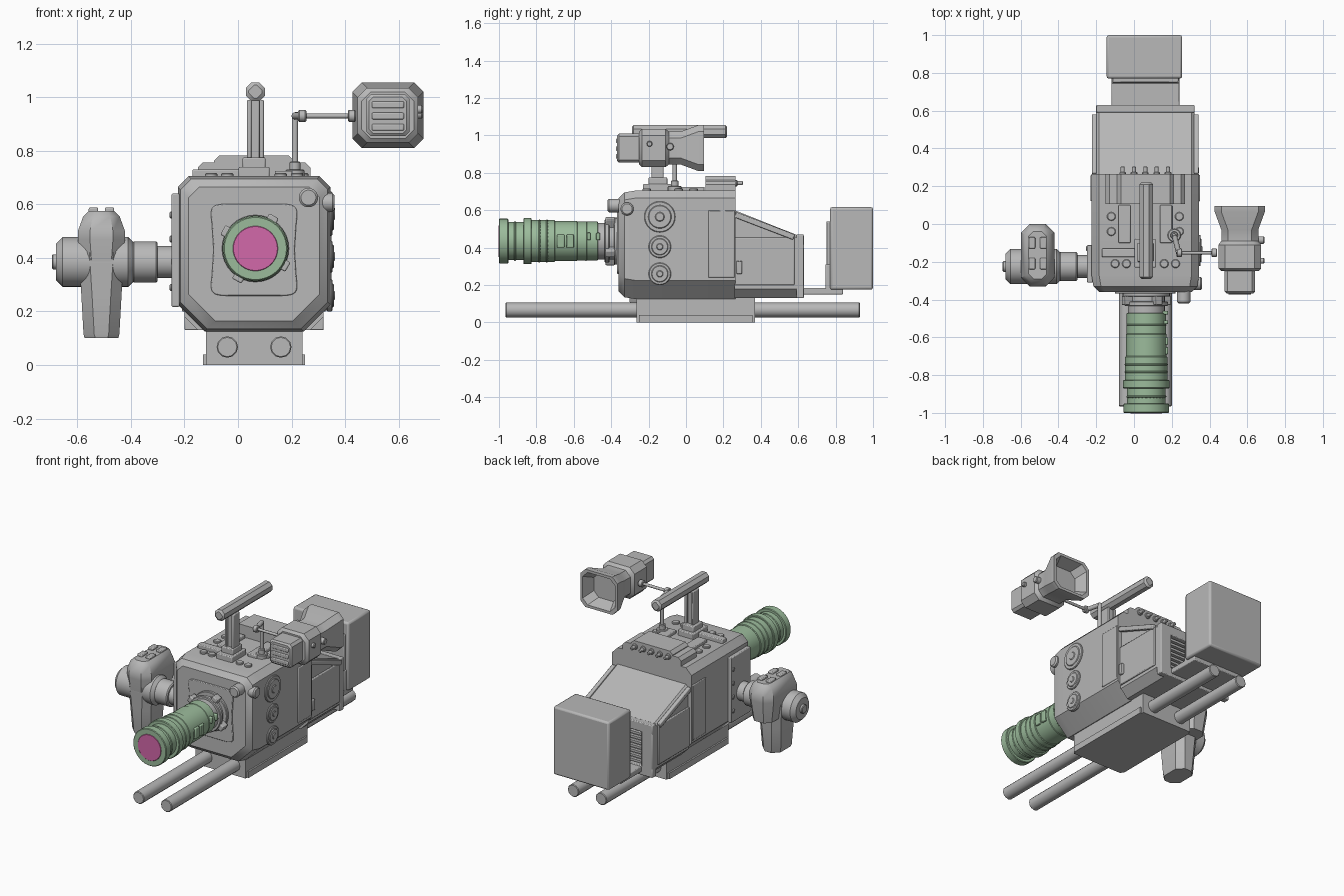
import bpy, bmesh, math
from mathutils import Vector

old = bpy.data.objects.get("Cube")
if old:
    bpy.data.objects.remove(old, do_unlink=True)

AXIS = .06         # shared centre line of body, lens, handle and battery
LENS_Z = .435      # height of the optical axis
EYE_X = .56        # centre line of the viewfinder
GRIP_X = -.51      # centre line of the hand grip
SIDES = (("left", 1), ("right", -1))


def material(name, red, green, blue):
    mat = bpy.data.materials.new(name)
    mat.use_nodes = True
    colour = (red, green, blue, 1)
    mat.diffuse_color = colour
    mat.node_tree.nodes["Principled BSDF"].inputs["Base Color"].default_value = colour
    return mat


GREY = material("grey", .48, .48, .48)
GREEN = material("lens green", .33, .5, .33)
PINK = material("glass pink", .65, .14, .4)

# Axis mappings: station t along the axis, ring coordinates a and b
MAP = {"x": lambda a, b, t: (t, a, b),
       "y": lambda a, b, t: (a, t, b),
       "z": lambda a, b, t: (a, b, t)}


def loft(name, axis, sections, mat=GREY, bevel=0):
    """Skin a list of (station, ring) sections and close both ends."""
    bm = bmesh.new()
    rings = [[bm.verts.new(MAP[axis](a, b, station)) for a, b in ring]
             for station, ring in sections]
    count = len(rings[0])
    for ring, following in zip(rings, rings[1:]):
        for i in range(count):
            j = (i + 1) % count
            bm.faces.new((ring[i], ring[j], following[j], following[i]))
    bm.faces.new(rings[0])
    bm.faces.new(rings[-1])
    bmesh.ops.recalc_face_normals(bm, faces=bm.faces)
    mesh = bpy.data.meshes.new(name)
    bm.to_mesh(mesh)
    bm.free()
    mesh.materials.append(mat)
    ob = bpy.data.objects.new(name, mesh)
    bpy.context.collection.objects.link(ob)
    if bevel:
        mod = ob.modifiers.new("soft edges", "BEVEL")
        mod.width, mod.segments, mod.limit_method = bevel, 2, "ANGLE"
    bpy.ops.object.select_all(action="DESELECT")
    ob.select_set(True)
    bpy.context.view_layer.objects.active = ob
    bpy.ops.object.shade_smooth_by_angle(angle=math.radians(35))
    return ob


def octagon(centre, half, bottom, top, cut, low_cut=None):
    """Rectangle with chamfered corners, symmetric about its centre."""
    low = low_cut or cut
    right = [(half - low, bottom), (half, bottom + low), (half, top - cut), (half - cut, top)]
    return ([(centre + a, b) for a, b in right]
            + [(centre - a, b) for a, b in reversed(right)])


def box(name, width, y, z, x=AXIS, bevel=.005, mat=GREY):
    """Block with its width centred on x and spans in y and z."""
    ring = [(y[0], z[0]), (y[1], z[0]), (y[1], z[1]), (y[0], z[1])]
    return loft(name, "x", [(x - width / 2, ring), (x + width / 2, ring)], mat, bevel)


def drum(name, axis, centre, span, radius, mat=GREY, rim=.004, sides=32):
    """Round part with chamfered rims."""
    start, end = span
    profile = [(start, radius - rim), (start + rim, radius),
               (end - rim, radius), (end, radius - rim)]
    turns = [math.tau * i / sides for i in range(sides)]
    return loft(name, axis, [(t, [(centre[0] + r * math.cos(turn), centre[1] + r * math.sin(turn))
                                  for turn in turns]) for t, r in profile], mat)


def rod(name, start, end, radius):
    start, along = Vector(start), Vector(end) - Vector(start)
    ob = drum(name, "z", (0, 0), (0, along.length), radius, rim=.002, sides=12)
    ob.location = start
    ob.rotation_euler = along.to_track_quat("Z", "Y").to_euler()


# Main body with chamfered front, and sloping rear housing
loft("main_body", "y", [(y, octagon(AXIS, .285 - inset, .125 + inset, .705 - inset, .04, .1))
                        for y, inset in ((-.36, .04), (-.33, .01), (-.27, 0), (.265, 0))])
loft("rear_housing", "y", [(y, octagon(AXIS, .26, .13, top, .015, .05))
                           for y, top in ((.26, .6), (.6, .465))])
for side, sign in SIDES:
    rail = box("slope_rail_" + side, .025, (0, .335), (-.03, 0), x=AXIS + sign * .27)
    rail.location, rail.rotation_euler.x = (0, .27, .59), math.radians(-21)
    box("side_panel_" + side, .02, (.12, .26), (.24, .6), x=AXIS + sign * .28)
    box("rear_side_panel_" + side, .02, (.26, .58), (.2, .455), x=AXIS + sign * .26)
box("side_latch", .03, (.27, .3), (.26, .33), x=.33)

# Back frame with vent louvres
for part, z in (("top", (.41, .47)), ("base", (.13, .19))):
    box("back_frame_" + part, .52, (.59, .63), z)
for side, sign in SIDES:
    box("back_frame_" + side, .08, (.59, .63), (.18, .42), x=AXIS + sign * .22)
for i in range(7):
    z = .2 + i * .03
    box(f"vent_louvre_{i}", .36, (.595, .62), (z, z + .015), bevel=0)

# Battery on its bracket
box("battery", .4, (.77, 1), (.175, .617), x=.055, bevel=.012)
box("battery_plate", .35, (.75, .78), (.22, .54))
box("bracket_arm", .36, (.62, .84), (.15, .185))
box("bracket_upright", .36, (.745, .84), (.16, .31))

# Base plate and support rods
box("base_plate", .36, (-.265, .37), (0, .13), bevel=0)
box("base_slab", .38, (-.25, .355), (0, .04), bevel=0)
for side, sign in SIDES:
    drum("support_rod_" + side, "y", (AXIS + sign * .1, .067), (-.965, .93), .04, sides=12)


# Pinched front plate
def pinched(angle, half=.172, power=.25):
    a, b = (math.copysign(abs(f(angle)) ** power, f(angle)) for f in (math.cos, math.sin))
    return AXIS + half * a * (.88 + .12 * b * b), .43 + half * b


outline = [pinched(math.tau * i / 64) for i in range(64)]
loft("front_plate", "y", [(-.368, outline), (-.35, outline)], bevel=.004)

# Lens: stacked rings, glass, buttons and mount
LENS = (AXIS + .005, LENS_Z)
for part, span, radius in (("front_ring", (-1, -.95), .12), ("neck", (-.96, -.86), .102),
                           ("focus_ring", (-.87, -.825), .123), ("barrel", (-.83, -.7), .112),
                           ("zoom_ring", (-.71, -.58), .107), ("tail", (-.6, -.47), .104)):
    drum("lens_" + part, "y", LENS, span, radius, GREEN, sides=40)
for i, y in enumerate((-.92, -.79, -.75, -.54)):
    drum(f"lens_ridge_{i}", "y", LENS, (y, y + .012), .106 if i in (0, 3) else .115, GREEN)
drum("lens_glass", "y", LENS, (-1.003, -.98), .084, PINK, rim=.002, sides=40)
for i, y in enumerate((-.69, -.64)):
    box(f"lens_button_{i}", .04, (y, y + .04), (.4, .47), x=.16, mat=GREEN)
    box(f"lens_tab_{i}", .03, (y + .16, y + .18), (.44, .48), x=.165, mat=GREEN)
for part, span, radius in (("sleeve", (-.475, -.35), .098), ("collar", (-.435, -.41), .115),
                           ("flange", (-.385, -.35), .125)):
    drum("mount_" + part, "y", LENS, span, radius)
for i in range(4):
    lug = box(f"mount_lug_{i}", .05, (-.43, -.38), (-.02, .02), x=.115)
    lug.location, lug.rotation_euler.y = (LENS[0], 0, LENS_Z), math.radians(-60 - 90 * i)

# Dials and knobs on the left side and front corner
for i, (z, radius) in enumerate(((.565, .083), (.405, .06), (.26, .06))):
    drum(f"side_dial_{i}", "x", (-.14, z), (.33, .353), radius)
    drum(f"dial_ring_{i}", "x", (-.14, z), (.34, .358), radius * .75)
    drum(f"dial_hub_{i}", "x", (-.14, z), (.34, .362), radius * .3)
drum("side_knob", "x", (-.315, .607), (.29, .36), .035, rim=.008)
drum("front_knob", "y", (.263, .625), (-.42, -.33), .036, rim=.008)

# Right side control panel
box("control_panel", .03, (-.31, -.11), (.217, .64), x=-.233)
for i in range(4):
    drum(f"panel_button_{i}", "x", (-.13, .29 + i * .09), (-.255, -.24), .013, sides=12)

# Roof: connector hump, bars and buttons
for part, half, top in (("hump", .21, .757), ("hump_cap", .15, .782)):
    ring = octagon(AXIS, half, .66, top, .02)
    loft("roof_" + part, "y", [(.105, ring), (.265, ring)])
for i in range(5):
    x = -.06 + i * .06
    drum(f"rear_connector_{i}", "y", (x, .745), (.25, .275), .018, sides=12)
    drum(f"connector_pin_{i}", "y", (x, .745), (.26, .305), .011, sides=12)
box("roof_cross_bar", .19, (-.175, -.13), (.69, .73), x=-.075)
for side, sign in SIDES:
    box("roof_bar_" + side, .065, (-.1, .1), (.69, .725), x=AXIS + sign * .11)
    for i, (reach, y) in enumerate(((.18, .04), (.18, -.04), (.16, -.21), (.1, -.21))):
        drum(f"roof_button_{side}_{i}", "z", (AXIS + sign * reach, y), (.7, .717), .023, sides=16)

# Carry handle
box("handle_foot", .115, (-.23, -.08), (.69, .74))
box("handle_socket", .085, (-.2, -.1), (.73, .775))
box("handle_post_core", .04, (-.175, -.13), (.76, .99))
for side, sign in SIDES:
    box("handle_post_" + side, .017, (-.185, -.12), (.76, .99), x=AXIS + .005 + sign * .023)
loft("handle_grip", "y", [(y, octagon(AXIS + .005, .035 - inset, .985 + inset, 1.055 - inset, .02))
                          for y, inset in ((-.29, .01), (-.28, 0), (.21, 0), (.22, .01))])

# Viewfinder arm
POST = (.213, -.06)
drum("arm_base", "z", POST, (.7, .73), .035)
drum("arm_socket", "z", POST, (.72, .76), .02)
rod("arm_post", (*POST, .72), (*POST, .94), .012)
rod("arm_link", (*POST, .93), (.24, -.165, .93), .014)
rod("arm_rod", (.235, -.153, .93), (.44, -.153, .93), .009)
for end, x in (("inner", .225), ("outer", .41)):
    drum("arm_collar_" + end, "x", (-.153, .93), (x, x + .03), .022, sides=12)

# Viewfinder with flared, hollow eye hood
loft("viewfinder", "y", [(y, octagon(EYE_X, .133 - inset, .81 + inset, 1.055 - inset, .035))
                         for y, inset in ((-.25, .035), (-.235, .02), (-.11, .02), (-.09, .035),
                                          (-.03, .035), (.065, 0), (.095, 0), (.095, .017),
                                          (.02, .045))])
loft("viewfinder_front", "y", [(y, octagon(EYE_X, .08 - inset, .855 + inset, 1.01 - inset, .015))
                               for y, inset in ((-.368, .01), (-.358, 0), (-.24, 0))])
for i in range(3):
    z = .875 + i * .042
    box(f"viewfinder_rib_{i}", .12, (-.374, -.36), (z, z + .025), x=EYE_X)
for i, (y, z, radius) in enumerate(((-.195, .955, .015), (-.085, .94, .02))):
    drum(f"viewfinder_screw_{i}", "x", (y, z), (.65, .69), radius, sides=16)

# Hand grip on its side arm
for part, span, radius, rim in (("pivot", (-.31, -.23), .06, .004), ("neck", (-.395, -.3), .077, .006),
                                ("barrel", (-.68, -.385), .093, .025), ("cap", (-.695, -.66), .028, .004)):
    drum("grip_" + part, "x", (-.225, .385), span, radius, rim=rim)
loft("grip_head", "z", [(z, octagon(GRIP_X, .088 - taper, taper - .33, -taper, .045 - taper / 2))
                        for z, taper in ((.33, .02), (.47, 0), (.5, 0), (.555, .02), (.575, .04))])
loft("grip_handle", "z", [(z, octagon(GRIP_X, .085 - taper, taper - .32, -.09 - taper, .04))
                          for z, taper in ((.1, .022), (.115, .018), (.26, .01), (.42, 0))])
for side, sign in SIDES:
    for end, y in (("front", -.24), ("back", -.13)):
        box(f"grip_button_{side}_{end}", .035, (y, y + .06), (.56, .588), x=GRIP_X + sign * .03)
